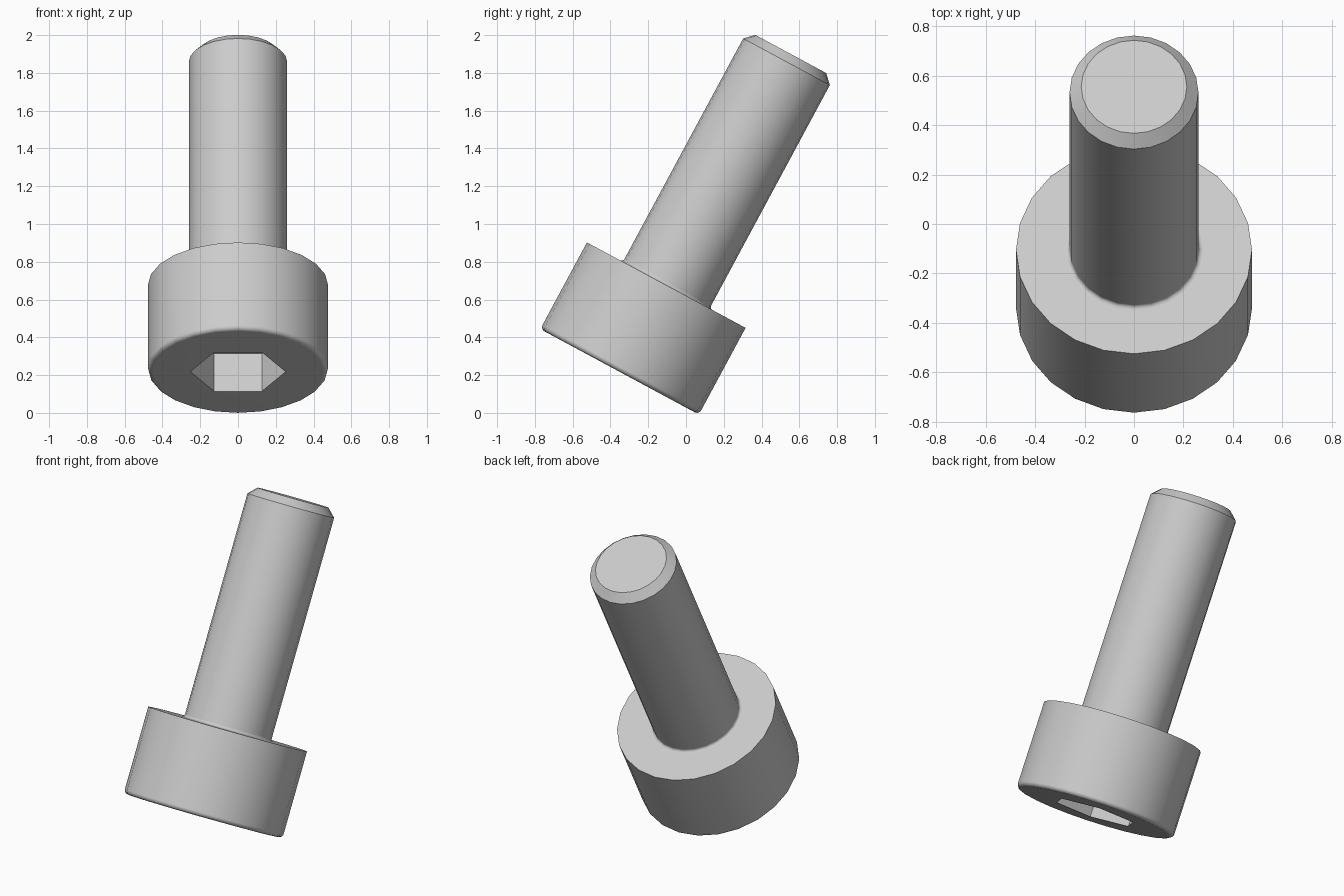
import bpy, bmesh, math

if "Cube" in bpy.data.objects:
    bpy.data.objects.remove(bpy.data.objects["Cube"], do_unlink=True)

SIDES = 24
TILT = math.radians(28.3)
ORIGIN = (0, -0.3515, 0.2175)   # centre of the socket face

HEAD_R, HEAD_H, EDGE = 0.477, 0.521, 0.025
SHAFT_R, LENGTH, CHAMFER = 0.2605, 1.911, 0.047
SOCKET_FLAT, SOCKET_DEPTH = 0.218, 0.226
FILLET = 0.017

steel = bpy.data.materials.new("steel grey")
steel.use_nodes = True
steel.diffuse_color = (0.6, 0.6, 0.6, 1)
steel.node_tree.nodes["Principled BSDF"].inputs["Base Color"].default_value = (0.6, 0.6, 0.6, 1)


def circle(radius, z):
    return [(radius, z)] * SIDES


def hexagon(apothem, z):
    """Ring of the same vertex count lying on a hexagon, corners on the x axis."""
    sector = math.pi / 3
    return [(apothem / math.cos((2 * math.pi * i / SIDES) % sector - sector / 2), z)
            for i in range(SIDES)]


def arc(cx, cz, r, start, end, steps=4):
    """Rings along a rounded corner of the profile."""
    angles = [math.radians(start + (end - start) * i / steps) for i in range(steps + 1)]
    return [circle(cx + r * math.cos(a), cz + r * math.sin(a)) for a in angles]


def lathe(name, rings, cap_start=False, cap_end=False):
    bm = bmesh.new()
    loops = []
    for ring in rings:
        loops.append([bm.verts.new((r * math.cos(2 * math.pi * i / SIDES),
                                    r * math.sin(2 * math.pi * i / SIDES), z))
                      for i, (r, z) in enumerate(ring)])
    for a, b in zip(loops, loops[1:]):
        for i in range(SIDES):
            j = (i + 1) % SIDES
            bm.faces.new((a[i], a[j], b[j], b[i]))
    if cap_start:
        bm.faces.new(loops[0][::-1])
    if cap_end:
        bm.faces.new(loops[-1])
    # The socket floor faces out of the head, so its winding is set explicitly
    bm.normal_update()
    mesh = bpy.data.meshes.new(name)
    bm.to_mesh(mesh)
    bm.free()
    mesh.materials.append(steel)
    obj = bpy.data.objects.new(name, mesh)
    bpy.context.collection.objects.link(obj)
    obj.location = ORIGIN
    obj.rotation_euler = (-TILT, 0, 0)
    bpy.ops.object.select_all(action="DESELECT")
    obj.select_set(True)
    bpy.context.view_layer.objects.active = obj
    bpy.ops.object.shade_smooth_by_angle(angle=math.radians(30))
    weighted = obj.modifiers.new("even shading", "WEIGHTED_NORMAL")
    weighted.keep_sharp = True
    return obj


# Head: socket floor and walls, rounded lower rim, side, flat shoulder
lathe("screw_head",
      [hexagon(SOCKET_FLAT, SOCKET_DEPTH), hexagon(SOCKET_FLAT, 0)]
      + arc(HEAD_R - EDGE, EDGE, EDGE, -90, 0)
      + [circle(HEAD_R, HEAD_H), circle(SHAFT_R + FILLET, HEAD_H)],
      cap_start=True)

# Shaft: small fillet at the shoulder, plain cylinder, chamfered tip
lathe("screw_shaft",
      arc(SHAFT_R + FILLET, HEAD_H + FILLET, FILLET, 270, 180)
      + [circle(SHAFT_R, LENGTH - CHAMFER), circle(SHAFT_R - CHAMFER, LENGTH)],
      cap_end=True)
